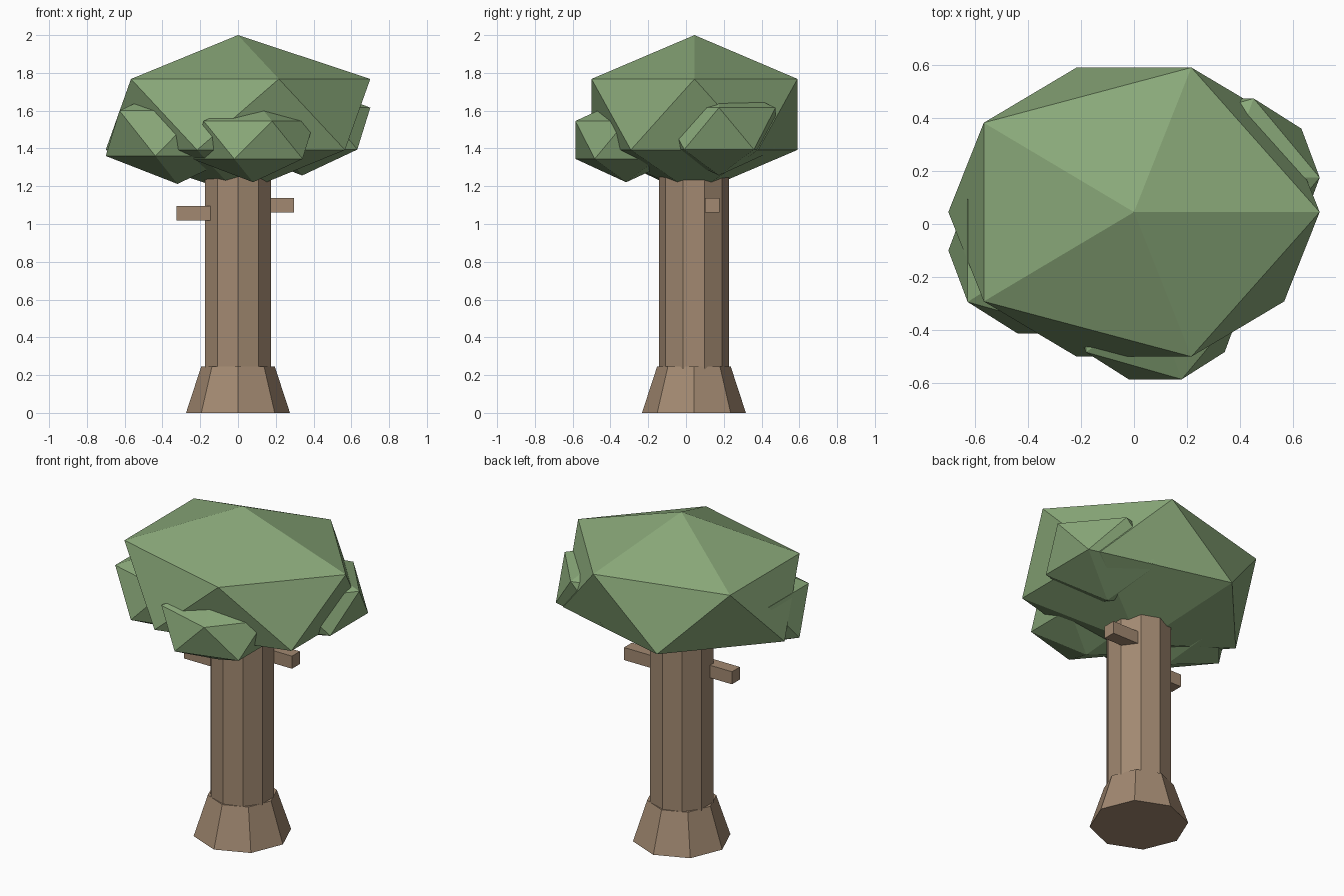
import bpy

if "Cube" in bpy.data.objects:
    bpy.data.objects.remove(bpy.data.objects["Cube"])


def material(name, color):
    mat = bpy.data.materials.new(name)
    mat.diffuse_color = (*color, 1)
    mat.use_nodes = True
    mat.node_tree.nodes["Principled BSDF"].inputs["Base Color"].default_value = mat.diffuse_color
    return mat


bark = material("bark", (0.36, 0.25, 0.165))
leaf = material("leaf", (0.25, 0.39, 0.19))


def finish(name, mat):
    obj = bpy.context.object
    obj.name = name
    obj.data.materials.append(mat)
    return obj


def clump(name, center, scale):
    bpy.ops.mesh.primitive_ico_sphere_add(subdivisions=1, radius=1, location=center)
    obj = finish(name, leaf)
    obj.scale = scale


def branch(name, x0, x1, y, z, size=0.077):
    bpy.ops.mesh.primitive_cube_add(size=1, location=((x0 + x1) / 2, y, z))
    obj = finish(name, bark)
    obj.scale = (x1 - x0, size, size)


AXIS_Y = 0.042  # trunk and main crown share this axis

# Flared octagonal foot
bpy.ops.mesh.primitive_cone_add(vertices=8, radius1=0.275, radius2=0.195,
                                depth=0.245, location=(0, AXIS_Y, 0.1225))
finish("root_flare", bark)

# Ten-sided trunk, running up into the crown
bpy.ops.mesh.primitive_cylinder_add(vertices=10, radius=0.185, depth=1.25,
                                    location=(0, AXIS_Y, 0.725))
finish("trunk", bark)

# Square branch stubs
branch("branch_left", -0.325, -0.08, -0.02, 1.057)
branch("branch_right", 0.08, 0.297, 0.138, 1.1)

# Faceted foliage
clump("crown", (0, AXIS_Y + 0.003, 1.58), (0.783, 0.641, 0.42))
clump("foliage_front", (0.08, -0.317, 1.445), (0.362, 0.316, 0.224))
clump("foliage_left", (-0.32, -0.1, 1.48), (0.425, 0.369, 0.268))
clump("foliage_right", (0.34, 0.175, 1.505), (0.403, 0.351, 0.248))
